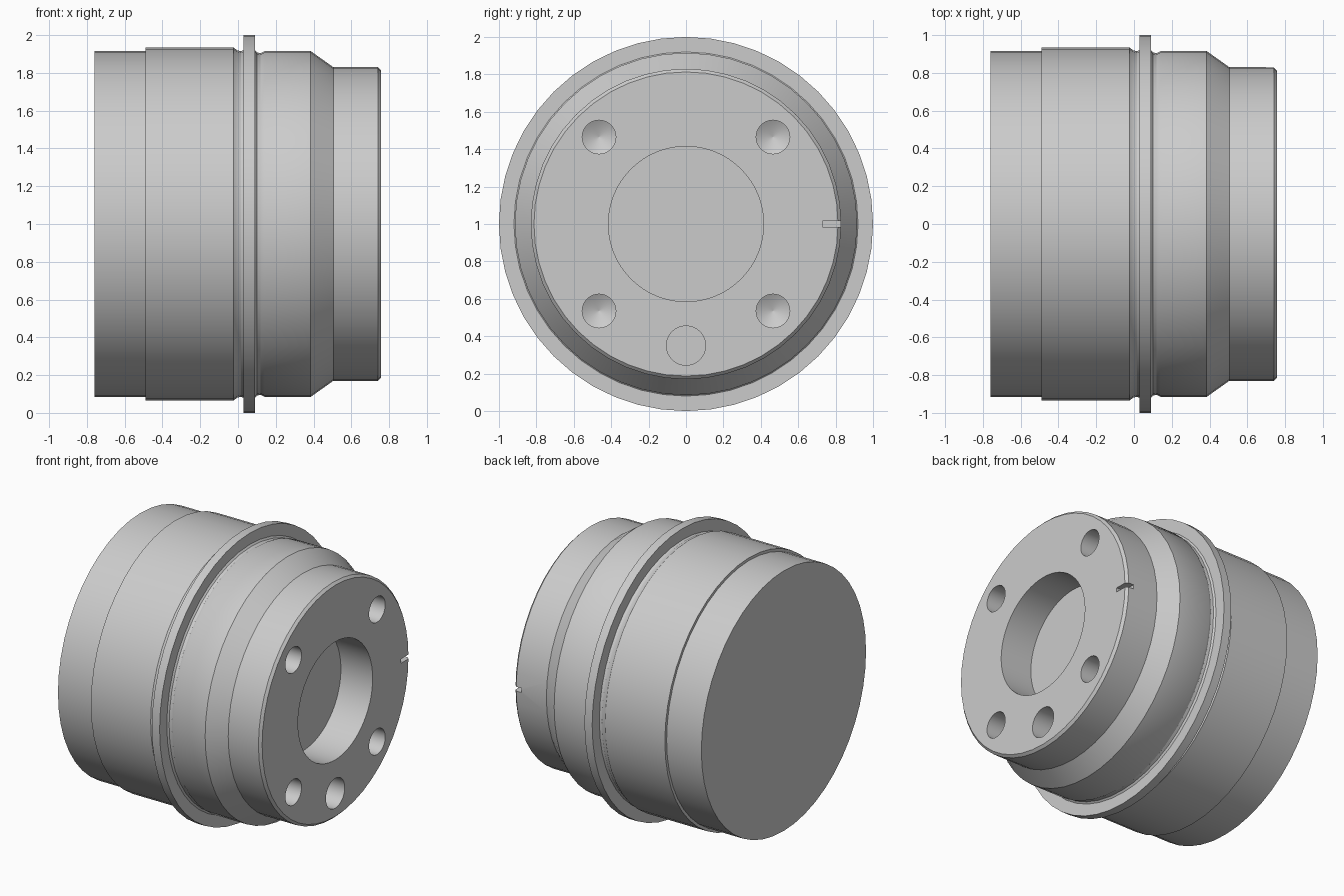
import bpy, bmesh
from math import cos, sin, pi, radians

if "Cube" in bpy.data.objects:
    bpy.data.objects.remove(bpy.data.objects["Cube"])

grey = bpy.data.materials.new("plain grey")
grey.use_nodes = True
colour = (0.6, 0.6, 0.6, 1)
grey.diffuse_color = colour
grey.node_tree.nodes["Principled BSDF"].inputs["Base Color"].default_value = colour


def lathe(name, profile, sides, y=0.0, z=1.0):
    """Turn (x, radius) points about an axis parallel to x, capping both ends."""
    bm = bmesh.new()
    rings = []
    for x, r in profile:
        rings.append([bm.verts.new((x, y + r * cos(2 * pi * i / sides),
                                    z + r * sin(2 * pi * i / sides))) for i in range(sides)])
    for a, b in zip(rings, rings[1:]):
        for i in range(sides):
            j = (i + 1) % sides
            bm.faces.new((a[i], a[j], b[j], b[i]))
    bm.faces.new(rings[0])
    bm.faces.new(rings[-1])
    bmesh.ops.remove_doubles(bm, verts=bm.verts, dist=1e-5)
    bmesh.ops.recalc_face_normals(bm, faces=bm.faces)
    mesh = bpy.data.meshes.new(name)
    bm.to_mesh(mesh)
    bm.free()
    mesh.materials.append(grey)
    obj = bpy.data.objects.new(name, mesh)
    bpy.context.collection.objects.link(obj)
    return obj


# Turned body: rear spigot, main drum, collar with relief grooves, taper and neck
body = lathe("flanged_body", [
    (-0.76, 0.915), (-0.49, 0.915), (-0.49, 0.935), (-0.025, 0.935),
    (-0.005, 0.92), (0.015, 0.915), (0.03, 0.92),
    (0.03, 1.0), (0.09, 1.0), (0.09, 0.92),
    (0.1, 0.908), (0.12, 0.905), (0.14, 0.915), (0.385, 0.915),
    (0.505, 0.83), (0.74, 0.83), (0.757, 0.813)], 48)

# Cutters: centre bore, four drilled holes with conical ends, one flat pin hole
cutters = [lathe("centre_bore_cutter", [(0.51, 0.415), (0.9, 0.415)], 64),
           lathe("pin_hole_cutter", [(0.5, 0.105), (0.9, 0.105)], 32, 0, 0.35)]
for side in (-1, 1):
    for level in (-1, 1):
        cutters.append(lathe("bolt_hole_cutter",
                             [(0.42, 0.001), (0.47, 0.09), (0.9, 0.09)], 32,
                             side * 0.465, 1 + level * 0.465))

# Cutter for the index notch in the rim
bpy.ops.mesh.primitive_cube_add(size=1, location=(0.8, 0.83, 1))
notch = bpy.context.object
notch.name = "index_notch_cutter"
notch.scale = (0.2, 0.2, 0.03)
notch.data.materials.append(grey)
cutters.append(notch)

for cutter in cutters:
    cutter.hide_render = True
    cut = body.modifiers.new("cut", "BOOLEAN")
    cut.operation = "DIFFERENCE"
    cut.solver = "EXACT"
    cut.object = cutter

# Apply the cuts, clear the cutters and smooth the turned surfaces
bpy.ops.object.select_all(action="DESELECT")
body.select_set(True)
bpy.context.view_layer.objects.active = body
for modifier in list(body.modifiers):
    bpy.ops.object.modifier_apply(modifier=modifier.name)
for cutter in cutters:
    bpy.data.objects.remove(cutter)
bpy.ops.object.shade_smooth_by_angle(angle=radians(30))
